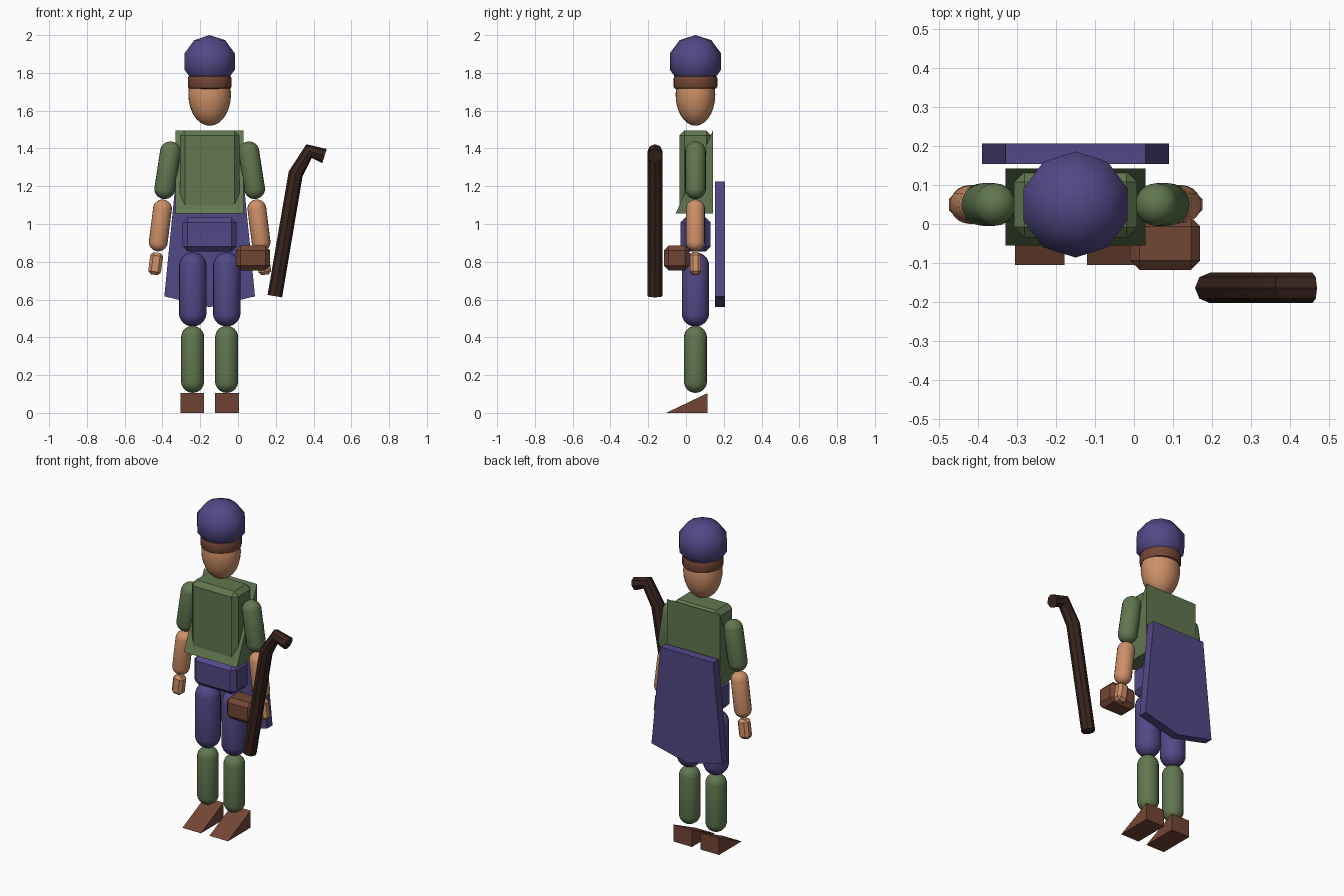
import bpy, bmesh, math
from mathutils import Vector, Matrix

if "Cube" in bpy.data.objects:
    bpy.data.objects.remove(bpy.data.objects["Cube"])

CX, CY = -0.15, 0.05  # body axis


def material(name, rgb):
    m = bpy.data.materials.new(name)
    m.diffuse_color = (*rgb, 1)
    m.use_nodes = True
    m.node_tree.nodes["Principled BSDF"].inputs["Base Color"].default_value = m.diffuse_color
    return m


BLUE = material("blue_cloth", (0.085, 0.065, 0.24))
GREEN = material("green_cloth", (0.12, 0.185, 0.08))
SKIN = material("skin", (0.62, 0.28, 0.14))
LEATHER = material("leather", (0.17, 0.062, 0.036))
WOOD = material("dark_wood", (0.04, 0.017, 0.012))


def finish(name, bm, mat, smooth=False):
    bmesh.ops.recalc_face_normals(bm, faces=bm.faces)
    for f in bm.faces:
        f.smooth = smooth
    me = bpy.data.meshes.new(name)
    bm.to_mesh(me)
    bm.free()
    me.materials.append(mat)
    ob = bpy.data.objects.new(name, me)
    bpy.context.collection.objects.link(ob)
    return ob


def box(name, centre, size, mat, bevel, tilt=0):
    """Chamfered box, tilted about y."""
    bm = bmesh.new()
    bmesh.ops.create_cube(bm, size=1, matrix=Matrix.Diagonal((*size, 1)))
    bmesh.ops.bevel(bm, geom=bm.edges[:], offset=bevel, segments=1, affect='EDGES')
    bm.transform(Matrix.Translation(centre) @ Matrix.Rotation(tilt, 4, 'Y'))
    return finish(name, bm, mat)


def prism(name, points, origin, axis_u, axis_v, extrude, mat):
    """Extrude a flat polygon given in two axes."""
    bm = bmesh.new()
    o, u, v = Vector(origin), Vector(axis_u), Vector(axis_v)
    face = bm.faces.new([bm.verts.new(o + u * a + v * b) for a, b in points])
    new = bmesh.ops.extrude_face_region(bm, geom=[face])['geom']
    bmesh.ops.translate(bm, vec=extrude, verts=[g for g in new if isinstance(g, bmesh.types.BMVert)])
    return finish(name, bm, mat)


def wedge(name, x0, x1, y0, y1, z0, z1, mat):
    """Ramp with an upright back and a slope down to the front."""
    return prism(name, [(y0, z0), (y1, z0), (y1, z1)], (x0, 0, 0),
                 (0, 1, 0), (0, 0, 1), (x1 - x0, 0, 0), mat)


def capsule(name, a, b, r, mat):
    """Round-ended limb between the two cap centres."""
    a, b = Vector(a), Vector(b)
    bm = bmesh.new()
    bmesh.ops.create_uvsphere(bm, u_segments=20, v_segments=13, radius=r)
    half = (b - a).length / 2
    for v in bm.verts:
        v.co.z += half if v.co.z > 0 else -half
    rot = (b - a).to_track_quat('Z', 'Y').to_matrix().to_4x4()
    bm.transform(Matrix.Translation((a + b) / 2) @ rot)
    return finish(name, bm, mat, True)


def ellipsoid(name, centre, radii, segs, rings, mat):
    bm = bmesh.new()
    bmesh.ops.create_uvsphere(bm, u_segments=segs, v_segments=rings, radius=1)
    bm.transform(Matrix.Translation(centre) @ Matrix.Diagonal((*radii, 1)))
    return finish(name, bm, mat, True)


# Head, cap and cap band
ellipsoid("head", (CX, CY, 1.685), (0.113, 0.105, 0.165), 20, 14, SKIN)
ellipsoid("cap", (CX, CY, 1.86), (0.147, 0.143, 0.14), 10, 5, BLUE)
bm = bmesh.new()
bmesh.ops.create_cone(bm, cap_ends=True, segments=20, radius1=0.116, radius2=0.116, depth=0.07)
rims = [e for e in bm.edges if abs(e.verts[0].co.z - e.verts[1].co.z) < 1e-4]
bmesh.ops.bevel(bm, geom=rims, offset=0.014, segments=2, profile=0.5, affect='EDGES')
bm.transform(Matrix.Translation((CX, CY, 1.75)))
band = finish("cap_band", bm, LEATHER)
bpy.context.view_layer.objects.active = band
band.select_set(True)
bpy.ops.object.shade_smooth_by_angle(angle=math.radians(40))

# Torso, flared tunic and hips
box("torso", (CX, CY, 1.28), (0.315, 0.17, 0.43), GREEN, 0.027)
wedge("tunic", -0.33, 0.03, -0.055, 0.142, 1.055, 1.495, GREEN)
box("hips", (CX, CY, 0.945), (0.285, 0.16, 0.18), BLUE, 0.026)

# Cape with a pointed hem
prism("cape", [(-0.18, 1.225), (0.18, 1.225), (0.24, 0.617), (0, 0.56), (-0.24, 0.617)],
      (CX, 0.154, 0), (1, 0, 0), (0, 0, 1), (0, 0.053, 0), BLUE)

# Arms and legs, mirrored about the body axis
for side, s in (("right", -1), ("left", 1)):
    def at(d, z):
        return (CX + s * d, CY, z)
    capsule(side + "_upper_arm", at(0.208, 1.382), at(0.238, 1.187), 0.055, GREEN)
    capsule(side + "_forearm", at(0.25, 1.08), at(0.272, 0.905), 0.05, SKIN)
    box(side + "_hand", at(0.286, 0.79), (0.068, 0.06, 0.118), SKIN, 0.016, -s * 0.13)
    capsule(side + "_thigh", at(0.09, 0.777), at(0.09, 0.53), 0.073, BLUE)
    capsule(side + "_shin", at(0.09, 0.4), at(0.09, 0.167), 0.061, GREEN)
    x = CX + s * 0.092
    wedge(side + "_shoe", x - 0.063, x + 0.063, -0.105, 0.115, 0, 0.105, LEATHER)

# Belt pouch
box("pouch", (0.08, -0.05, 0.82), (0.18, 0.135, 0.13), LEATHER, 0.024)

# Hooked walking stick
curve = bpy.data.curves.new("walking_stick", 'CURVE')
curve.dimensions = '3D'
curve.bevel_depth = 0.039
curve.bevel_resolution = 2
curve.use_fill_caps = True
path = [(0.195, 0.618), (0.305, 1.265), (0.376, 1.386), (0.458, 1.36)]
spline = curve.splines.new('POLY')
spline.points.add(len(path) - 1)
for p, (x, z) in zip(spline.points, path):
    p.co = (x, -0.164, z, 1)
curve.materials.append(WOOD)
stick = bpy.data.objects.new("walking_stick", curve)
bpy.context.collection.objects.link(stick)
bpy.ops.object.select_all(action='DESELECT')
stick.select_set(True)
bpy.context.view_layer.objects.active = stick
bpy.ops.object.convert(target='MESH')
bpy.ops.object.shade_smooth_by_angle(angle=math.radians(35))
